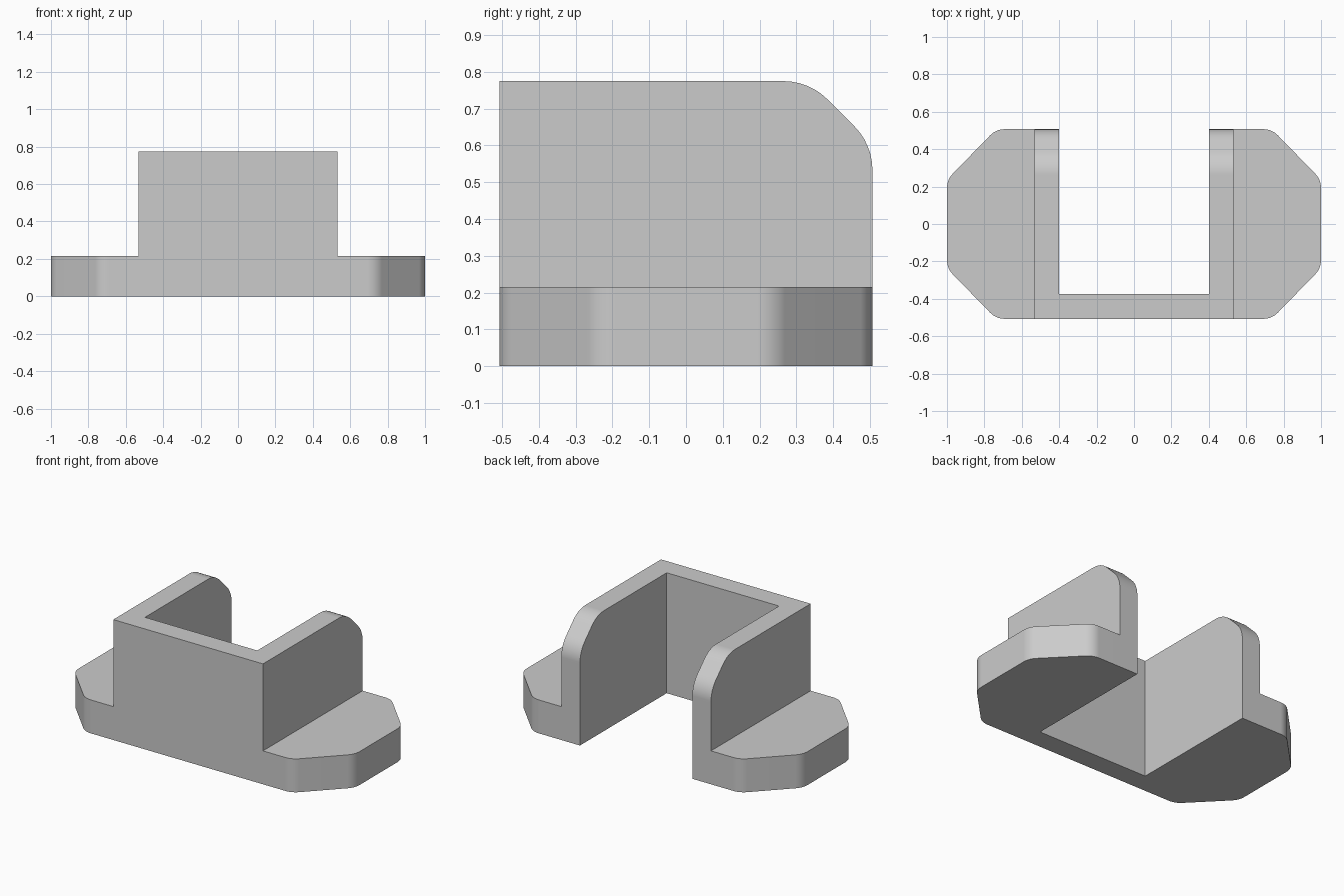
import bpy, bmesh, math
from mathutils import Vector

if "Cube" in bpy.data.objects:
    bpy.data.objects.remove(bpy.data.objects["Cube"])

HALF_Y = 0.507


def rounded(points, steps=6):
    """Points are (x, y, tangent_length); rounds each corner with an arc."""
    out = []
    n = len(points)
    for i, (x, y, t) in enumerate(points):
        p = Vector((x, y))
        if t == 0:
            out.append(p)
            continue
        a = (Vector(points[i - 1][:2]) - p).normalized()
        b = (Vector(points[(i + 1) % n][:2]) - p).normalized()
        half = a.angle(b) / 2
        radius = t * math.tan(half)
        centre = p + (a + b).normalized() * (t / math.cos(half))
        start = p + a * t - centre
        sweep = start.angle_signed(p + b * t - centre)
        for k in range(steps + 1):
            ang = math.atan2(start.y, start.x) - sweep * k / steps
            out.append(centre + radius * Vector((math.cos(ang), math.sin(ang))))
    return out


def prism(name, coords, direction):
    bm = bmesh.new()
    face = bm.faces.new([bm.verts.new(c) for c in coords])
    ext = bmesh.ops.extrude_face_region(bm, geom=[face])
    verts = [g for g in ext["geom"] if isinstance(g, bmesh.types.BMVert)]
    bmesh.ops.translate(bm, verts=verts, vec=direction)
    bmesh.ops.recalc_face_normals(bm, faces=bm.faces)
    mesh = bpy.data.meshes.new(name)
    bm.to_mesh(mesh)
    bm.free()
    obj = bpy.data.objects.new(name, mesh)
    bpy.context.collection.objects.link(obj)
    return obj


# Base plate with clipped, softened corners
outline = [(1, -0.237, .045), (1, 0.237, .045), (0.737, HALF_Y, .045), (-0.737, HALF_Y, .045),
           (-1, 0.237, .045), (-1, -0.237, .045), (-0.737, -HALF_Y, .045), (0.737, -HALF_Y, .045)]
bracket = prism("bracket", [(p.x, p.y, 0) for p in rounded(outline)], (0, 0, 0.215))

# Raised housing, side profile in y and z with a clipped rear top corner
side = [(-HALF_Y, 0, 0), (HALF_Y, 0, 0), (HALF_Y, 0.603, .07), (0.335, 0.775, .07), (-HALF_Y, 0.775, 0)]
housing = prism("housing", [(-0.533, p.x, p.y) for p in rounded(side)], (1.066, 0, 0))

# Slot open at the back, top and bottom
slot = prism("slot_cutter", [(-0.4, -0.375, -0.2), (0.4, -0.375, -0.2),
                             (0.4, 0.8, -0.2), (-0.4, 0.8, -0.2)], (0, 0, 1.4))

# Join the housing, cut the slot
bpy.context.view_layer.objects.active = bracket
bracket.select_set(True)
for part, operation in ((housing, 'UNION'), (slot, 'DIFFERENCE')):
    mod = bracket.modifiers.new(part.name, 'BOOLEAN')
    mod.operation = operation
    mod.solver = 'EXACT'
    mod.object = part
    bpy.ops.object.modifier_apply(modifier=mod.name)
    bpy.data.objects.remove(part)

# Smooth rounded corners, crisp edges elsewhere
bpy.ops.object.shade_smooth_by_angle(angle=math.radians(30))
weighted = bracket.modifiers.new("weighted_normals", 'WEIGHTED_NORMAL')
weighted.keep_sharp = True
